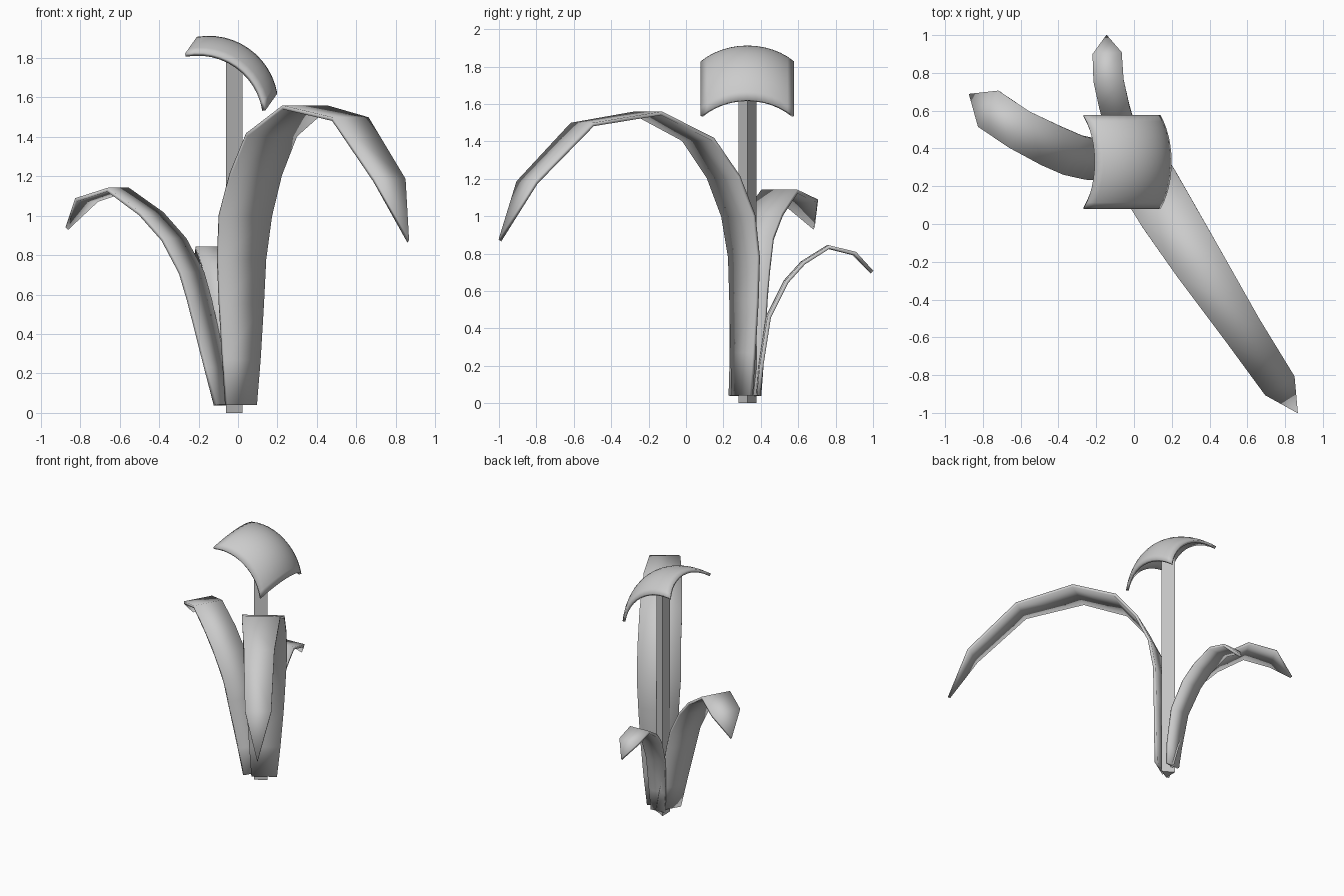
import bpy, bmesh
from math import sin, cos, pi, radians
from mathutils import Vector

if "Cube" in bpy.data.objects:
    bpy.data.objects.remove(bpy.data.objects["Cube"])


def finish(name, bm, thickness, offset):
    """Turn a sheet into a smooth-shaded object with thickness."""
    bmesh.ops.recalc_face_normals(bm, faces=bm.faces)
    bm.normal_update()
    if sum(f.normal.z * f.calc_area() for f in bm.faces) < 0:
        bmesh.ops.reverse_faces(bm, faces=bm.faces)
    mesh = bpy.data.meshes.new(name)
    bm.to_mesh(mesh)
    bm.free()
    ob = bpy.data.objects.new(name, mesh)
    bpy.context.collection.objects.link(ob)
    mod = ob.modifiers.new("thickness", 'SOLIDIFY')
    mod.thickness = thickness
    mod.offset = offset
    bpy.ops.object.select_all(action='DESELECT')
    ob.select_set(True)
    bpy.context.view_layer.objects.active = ob
    bpy.ops.object.shade_smooth_by_angle(angle=radians(30))
    return ob


def leaf(name, across, path, tip):
    """Ribbon along path rows (x, y, z, width), closed by a pointed tip."""
    bm = bmesh.new()
    side = Vector((*across, 0)).normalized()
    rows = []
    for x, y, z, w in path:
        c = Vector((x, y, z))
        rows.append((bm.verts.new(c - side * w / 2), bm.verts.new(c + side * w / 2)))
    for (a, b), (c, d) in zip(rows, rows[1:]):
        bm.faces.new((a, b, d, c))
    bm.faces.new((*rows[-1], bm.verts.new(tip)))
    return finish(name, bm, 0.02, 0)


# Three-sided stem
bpy.ops.mesh.primitive_cylinder_add(vertices=3, radius=0.055, depth=1.86,
                                    location=(-0.033, 0.328, 0.93),
                                    rotation=(0, 0, -pi / 2))
bpy.context.object.name = "stem"

# Large front leaf
leaf("large_leaf", (0.84, 0.54), [
    (0.015, 0.30, 0.04, 0.18), (0.017, 0.305, 0.27, 0.22), (0.017, 0.31, 0.55, 0.26),
    (0.018, 0.31, 0.78, 0.285), (0.037, 0.28, 1.00, 0.31), (0.09, 0.20, 1.21, 0.305),
    (0.17, 0.065, 1.41, 0.30), (0.34, -0.203, 1.55, 0.27),
    (0.57, -0.555, 1.49, 0.215), (0.768, -0.85, 1.18, 0.185)],
    (0.863, -0.995, 0.87))

# Medium leaf curving to the left
leaf("medium_leaf", (0.49, 0.87), [
    (-0.068, 0.315, 0.04, 0.19), (-0.115, 0.325, 0.23, 0.20), (-0.195, 0.335, 0.57, 0.225),
    (-0.235, 0.345, 0.71, 0.23), (-0.325, 0.365, 0.88, 0.23), (-0.44, 0.415, 1.01, 0.23),
    (-0.608, 0.50, 1.132, 0.22), (-0.768, 0.608, 1.08, 0.22)],
    (-0.868, 0.685, 0.935))

# Small rear leaf
leaf("small_leaf", (1, 0.06), [
    (-0.03, 0.385, 0.04, 0.11), (-0.035, 0.40, 0.20, 0.13), (-0.05, 0.44, 0.46, 0.15),
    (-0.08, 0.535, 0.65, 0.16), (-0.105, 0.625, 0.75, 0.16),
    (-0.135, 0.76, 0.835, 0.16), (-0.142, 0.90, 0.80, 0.155)],
    (-0.145, 0.995, 0.70))

# Curved flower cap: one quarter arc swept along another, tilted to the right
bm = bmesh.new()
n, r = 12, 0.353
apex = Vector((0.055, 0.328, 1.848))
along, up = Vector((0.817, 0, -0.576)), Vector((0.576, 0, 0.817))
angles = [-pi / 4 + pi / 2 * i / n for i in range(n + 1)]
grid = [[bm.verts.new(apex + along * r * sin(a) + Vector((0, r * sin(b), 0))
                      + up * r * (cos(a) + cos(b) - 2)) for b in angles] for a in angles]
for i in range(n):
    for j in range(n):
        bm.faces.new((grid[i][j], grid[i + 1][j], grid[i + 1][j + 1], grid[i][j + 1]))
finish("flower_cap", bm, 0.02, -1)
